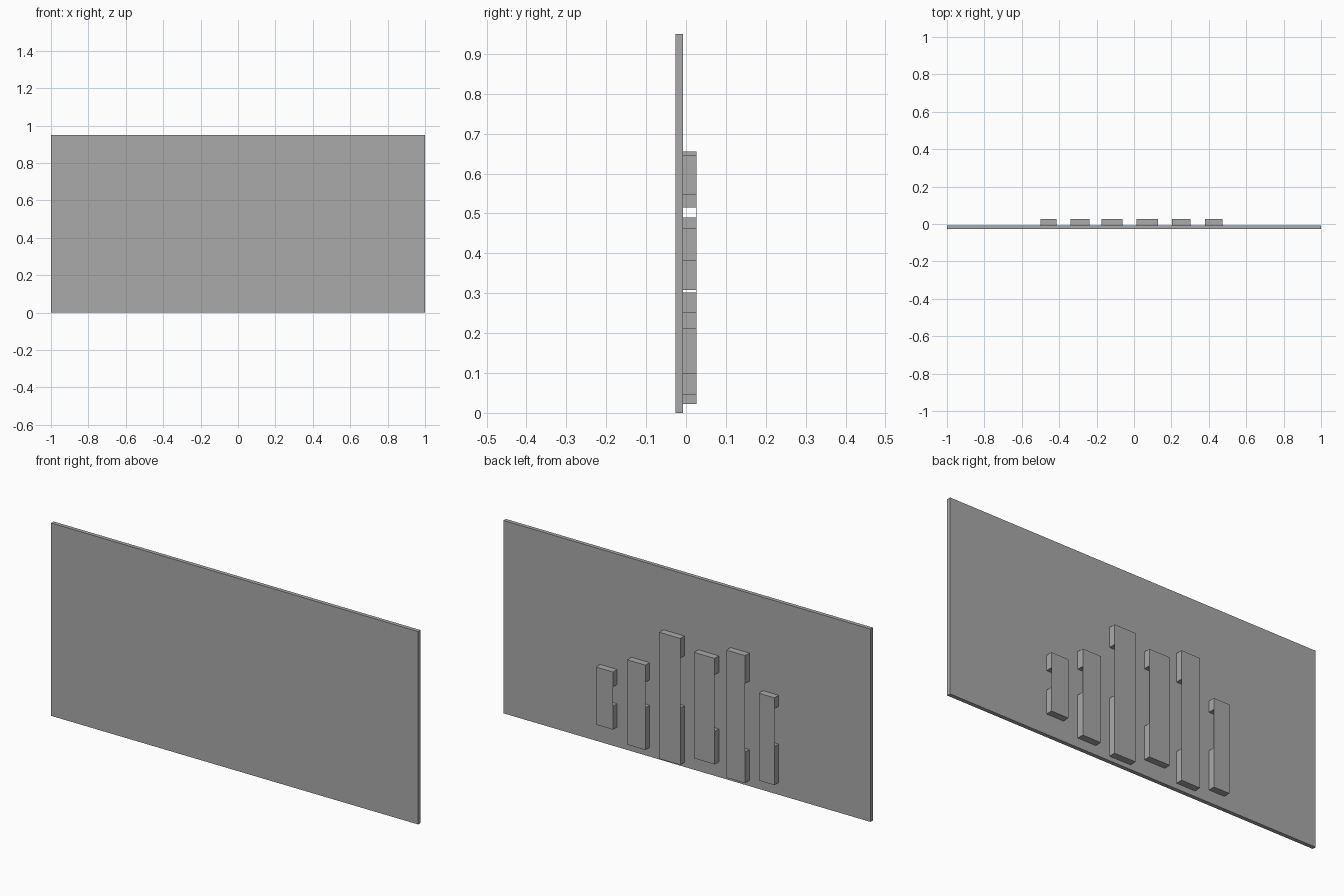
import bpy
import bmesh

cube = bpy.data.objects.get("Cube")
if cube:
    bpy.data.objects.remove(cube, do_unlink=True)

grey = bpy.data.materials.new("plain grey")
grey.use_nodes = True
colour = (0.4, 0.4, 0.4, 1)
grey.diffuse_color = colour
grey.node_tree.nodes["Principled BSDF"].inputs["Base Color"].default_value = colour

BACK, OUTER, SKIN = -0.007, 0.026, 0.001


def finish(name, bm):
    mesh = bpy.data.meshes.new(name)
    bm.to_mesh(mesh)
    bm.free()
    mesh.materials.append(grey)
    obj = bpy.data.objects.new(name, mesh)
    bpy.context.collection.objects.link(obj)


def extruded(name, profile, x0, x1):
    """Extrude a (y, z) profile from x0 to x1."""
    bm = bmesh.new()
    face = bm.faces.new([bm.verts.new((x0, y, z)) for y, z in profile])
    result = bmesh.ops.extrude_face_region(bm, geom=[face])
    verts = [v for v in result["geom"] if isinstance(v, bmesh.types.BMVert)]
    bmesh.ops.translate(bm, verts=verts, vec=(x1 - x0, 0, 0))
    bmesh.ops.recalc_face_normals(bm, faces=bm.faces)
    finish(name, bm)


# Wide upright panel
extruded("panel", [(-0.026, 0), (BACK, 0), (BACK, 0.95), (-0.026, 0.95)], -1, 1)

# Six thin strips on the back, each standing on a lower and an upper foot:
# x range, bottom, top of lower foot, bottom of upper foot, top
strips = [
    (0.38, 0.473, 0.098, 0.213, 0.308, 0.382),
    (0.203, 0.302, 0.045, 0.253, 0.378, 0.463),
    (0.013, 0.128, 0.022, 0.302, 0.548, 0.645),
    (-0.174, -0.062, 0.075, 0.237, 0.515, 0.597),
    (-0.34, -0.238, 0.027, 0.18, 0.516, 0.655),
    (-0.5, -0.415, 0.06, 0.25, 0.436, 0.49),
]
for i, (x0, x1, low, low_top, high_base, high) in enumerate(strips, 1):
    inner = OUTER - SKIN
    extruded(f"back_strip_{i}", [
        (BACK, low), (OUTER, low), (OUTER, high), (BACK, high),
        (BACK, high_base), (inner, high_base), (inner, low_top), (BACK, low_top),
    ], x0, x1)
